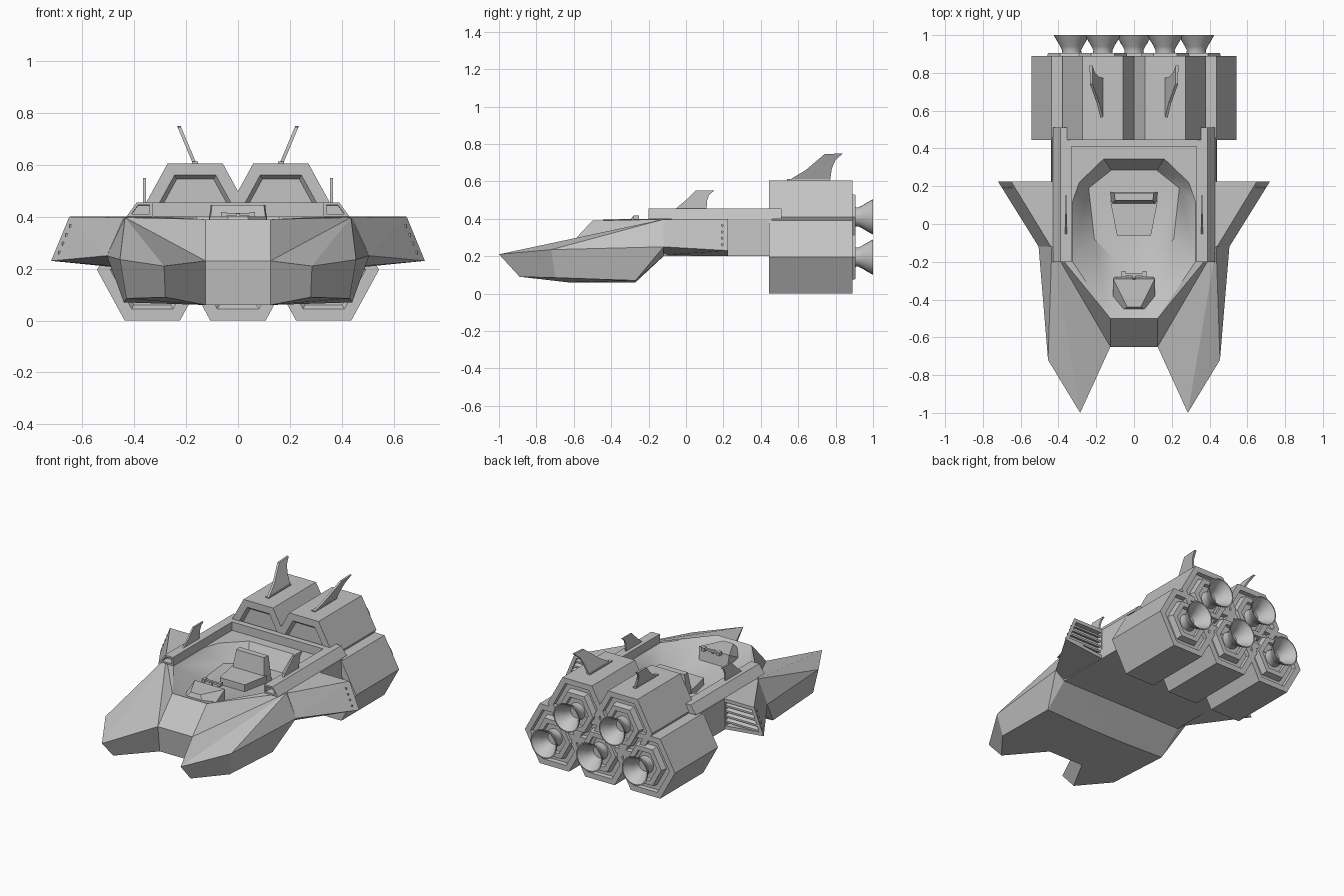
import bpy, bmesh, math

if "Cube" in bpy.data.objects:
    bpy.data.objects.remove(bpy.data.objects["Cube"], do_unlink=True)

GREY = (0.55, 0.55, 0.55, 1)
mat = bpy.data.materials.new("plain_grey")
mat.use_nodes = True
mat.diffuse_color = GREY
mat.node_tree.nodes["Principled BSDF"].inputs["Base Color"].default_value = GREY


def finish(name, bm, smooth=0):
    bmesh.ops.remove_doubles(bm, verts=bm.verts, dist=0.0005)
    bmesh.ops.recalc_face_normals(bm, faces=bm.faces)
    me = bpy.data.meshes.new(name)
    bm.to_mesh(me)
    bm.free()
    ob = bpy.data.objects.new(name, me)
    bpy.context.collection.objects.link(ob)
    me.materials.append(mat)
    if smooth:
        bpy.ops.object.select_all(action='DESELECT')
        ob.select_set(True)
        bpy.context.view_layer.objects.active = ob
        bpy.ops.object.shade_smooth_by_angle(angle=math.radians(smooth))


def add_solid(bm, pts):
    """Convex solid around the points."""
    bmesh.ops.convex_hull(bm, input=[bm.verts.new(p) for p in pts])
    bmesh.ops.recalc_face_normals(bm, faces=bm.faces)
    bmesh.ops.dissolve_limit(bm, angle_limit=0.01, verts=bm.verts, edges=bm.edges)


def solid(name, pts):
    bm = bmesh.new()
    add_solid(bm, pts)
    finish(name, bm)


def block(name, low, high):
    """Tapered block; low and high are (front half width, back half width, y0, y1, z)."""
    solid(name, [(s * w, y, z) for w0, w1, y0, y1, z in (low, high)
                 for w, y in ((w0, y0), (w1, y1)) for s in (-1, 1)])


def sink(bm, sign, steps):
    """Inset the rear (1) or front (-1) face several times, moving it along y."""
    face = max(bm.faces, key=lambda f: sign * f.calc_center_median().y)
    for thick, dy in steps:
        bmesh.ops.inset_region(bm, faces=[face], thickness=thick, use_even_offset=True)
        bmesh.ops.translate(bm, verts=face.verts, vec=(0, dy, 0))


# Main hull with twin front pods and a sunken cockpit
P = {
    "tip": (.285, -1, .21), "out": (.455, -.72, .235), "rear": (.505, -.12, .25),
    "up": (.435, -.12, .397), "inn": (.125, -.65, .23), "inn0": (0, -.65, .23),
    "tip_b": (.28, -.89, .09), "out_b": (.43, -.7, .085), "rear_b": (.44, -.27, .07),
    "inn_b": (.125, -.63, .06), "inn_b0": (0, -.63, .06),
    "belly": (.125, -.27, .06), "belly0": (0, -.27, .06),
    "keel": (.44, -.12, .2), "keel0": (0, -.12, .2),
    "stern": (.435, .46, .4), "stern0": (0, .46, .4),
    "stern_b": (.44, .46, .2), "stern_b0": (0, .46, .2),
    "hood": (.125, -.5, .39), "hood0": (0, -.5, .39),
    "rim1": (.325, -.2, .4), "rim2": (.325, .12, .4), "rim3": (.29, .22, .4),
    "rim4": (.16, .345, .4), "rim0": (0, .345, .4),
    "fl1": (.09, -.2, .29), "fl2": (.21, -.08, .29), "fl3": (.24, .19, .29),
    "fl4": (.12, .285, .29), "fl0": (0, .285, .29), "fl_front0": (0, -.2, .29),
}
FACES = [
    # pods
    "tip up inn", "tip out up", "out rear up", "tip tip_b out_b out",
    "out out_b rear_b rear", "inn inn_b tip_b tip", "tip_b inn_b belly rear_b out_b",
    # nose and underside
    "inn0 inn inn_b inn_b0", "inn_b0 inn_b belly belly0", "belly0 belly rear_b keel keel0",
    "rear_b keel rear", "rear keel up", "keel0 keel stern_b stern_b0",
    # sides, stern and deck
    "up keel stern_b stern", "stern0 stern stern_b stern_b0", "inn up hood",
    "inn0 inn hood hood0", "hood up rim1", "up stern rim2 rim1",
    "stern rim4 rim3 rim2", "stern stern0 rim0 rim4",
    # cockpit bowl
    "hood0 hood fl1 fl_front0", "hood rim1 fl2 fl1", "rim1 rim2 fl3 fl2", "rim2 rim3 fl3",
    "rim3 rim4 fl4 fl3", "rim4 rim0 fl0 fl4", "fl_front0 fl1 fl2 fl3 fl4 fl0",
]
bm = bmesh.new()
for side in (1, -1):
    vs = {k: bm.verts.new((side * x, y, z)) for k, (x, y, z) in P.items()}
    for f in FACES:
        bm.faces.new([vs[k] for k in f.split()])
finish("hull", bm, 28)

# Cockpit back wall
block("cockpit_back_wall", (.34, .34, .41, .45, .39), (.34, .34, .41, .45, .455))

# Seat
block("seat_cushion", (.09, .125, -.06, .12, .285), (.09, .125, -.06, .12, .335))
block("seat_back", (.12, .125, .10, .17, .285), (.10, .105, .125, .165, .445))

# Steering console and handlebar
block("console", (.11, .1, -.48, -.28, .3), (.035, .11, -.44, -.29, .4))
block("handlebar_stem", (.008, .008, -.3, -.27, .39), (.008, .008, -.285, -.265, .412))
block("handlebar", (.06, .06, -.275, -.26, .402), (.06, .06, -.275, -.26, .415))
for s in (1, -1):
    solid("handlebar_grip", [(s * x, y, z) for x in (.045, .065)
                             for y in (-.28, -.25) for z in (.396, .418)])


def fin(name, side, outline, x0, lean, half):
    """Thin swept fin; outline is (y, z) and it leans outward with height."""
    bm = bmesh.new()
    z0 = outline[0][1]
    rows = [[bm.verts.new((side * (x0 + lean * (z - z0) + d), y, z)) for y, z in outline]
            for d in (-half, half)]
    bm.faces.new(rows[0])
    bm.faces.new(rows[1])
    n = len(outline)
    for i in range(n):
        j = (i + 1) % n
        bm.faces.new((rows[0][i], rows[0][j], rows[1][j], rows[1][i]))
    finish(name, bm)


BIG_FIN = [(.54, .6), (.64, .66), (.74, .745), (.84, .75), (.8, .715), (.78, .67), (.77, .6)]
SMALL_FIN = [(-.06, .45), (.0, .5), (.05, .55), (.15, .55), (.125, .53), (.113, .5), (.11, .45)]

for side, label in ((1, "left"), (-1, "right")):
    # Raised side rail with an intake at its front end
    bm = bmesh.new()
    add_solid(bm, [(side * x, y, z) for y in (-.2, .51)
                   for x, z in ((.33, .4), (.43, .4), (.39, .455), (.33, .455))])
    sink(bm, -1, [(.01, 0), (.001, .05)])
    finish(label + "_rail", bm)
    fin(label + "_rail_fin", side, SMALL_FIN, .36, 0, .005)
    fin(label + "_engine_fin", side, BIG_FIN, .165, .42, .007)
    solid(label + "_fin_mount", [(side * x, y, z) for x in (.155, .178)
                                 for y in (.54, .77) for z in (.6, .612)])

    # Side wing with a louvred rear face
    bm = bmesh.new()
    add_solid(bm, [(side * x, y, z) for x, y, z in (
        (.42, -.12, .395), (.44, -.12, .397), (.505, -.12, .25), (.42, -.12, .205),
        (.42, .225, .4), (.65, .225, .4), (.72, .225, .23), (.42, .225, .2))])
    sink(bm, 1, [(.022, 0), (.001, -.035)])
    finish(label + "_wing", bm)
    for i in range(4):
        z = .25 + i * .034
        edge = .70 - (z - .23) * .41
        solid(label + "_wing_slat", [
            (side * x, y, z + dz) for x in (.43, edge)
            for y, dz in ((.19, .006), (.19, .018), (.22, -.006), (.22, .006))])

# Five hexagonal engines in two rows
NOZZLE = [(.03, .885), (.055, .885), (.05, .92), (.06, .94), (.075, .965), (.095, 1.0),
          (.088, 1.0), (.066, .965), (.05, .94), (.04, .9), (.001, .9)]
SEG = 24
for cx, cz in ((-.33, .195), (0, .195), (.33, .195), (-.165, .41), (.165, .41)):
    bm = bmesh.new()
    add_solid(bm, [(cx + .213 * math.cos(a * math.pi / 3), y,
                    cz + .225 * math.sin(a * math.pi / 3))
                   for a in range(6) for y in (.445, .89)])
    sink(bm, 1, [(.035, 0), (.004, -.025), (.03, 0), (.008, .04), (.03, 0), (.004, -.02)])
    sink(bm, -1, [(.045, 0), (.015, .02)])
    finish("engine_housing", bm)

    bm = bmesh.new()
    rings = [[bm.verts.new((cx + r * math.cos(2 * math.pi * k / SEG), y,
                            cz + r * math.sin(2 * math.pi * k / SEG))) for k in range(SEG)]
             for r, y in NOZZLE]
    for a, b in zip(rings, rings[1:]):
        for k in range(SEG):
            m = (k + 1) % SEG
            bm.faces.new((a[k], a[m], b[m], b[k]))
    finish("engine_nozzle", bm, 35)
